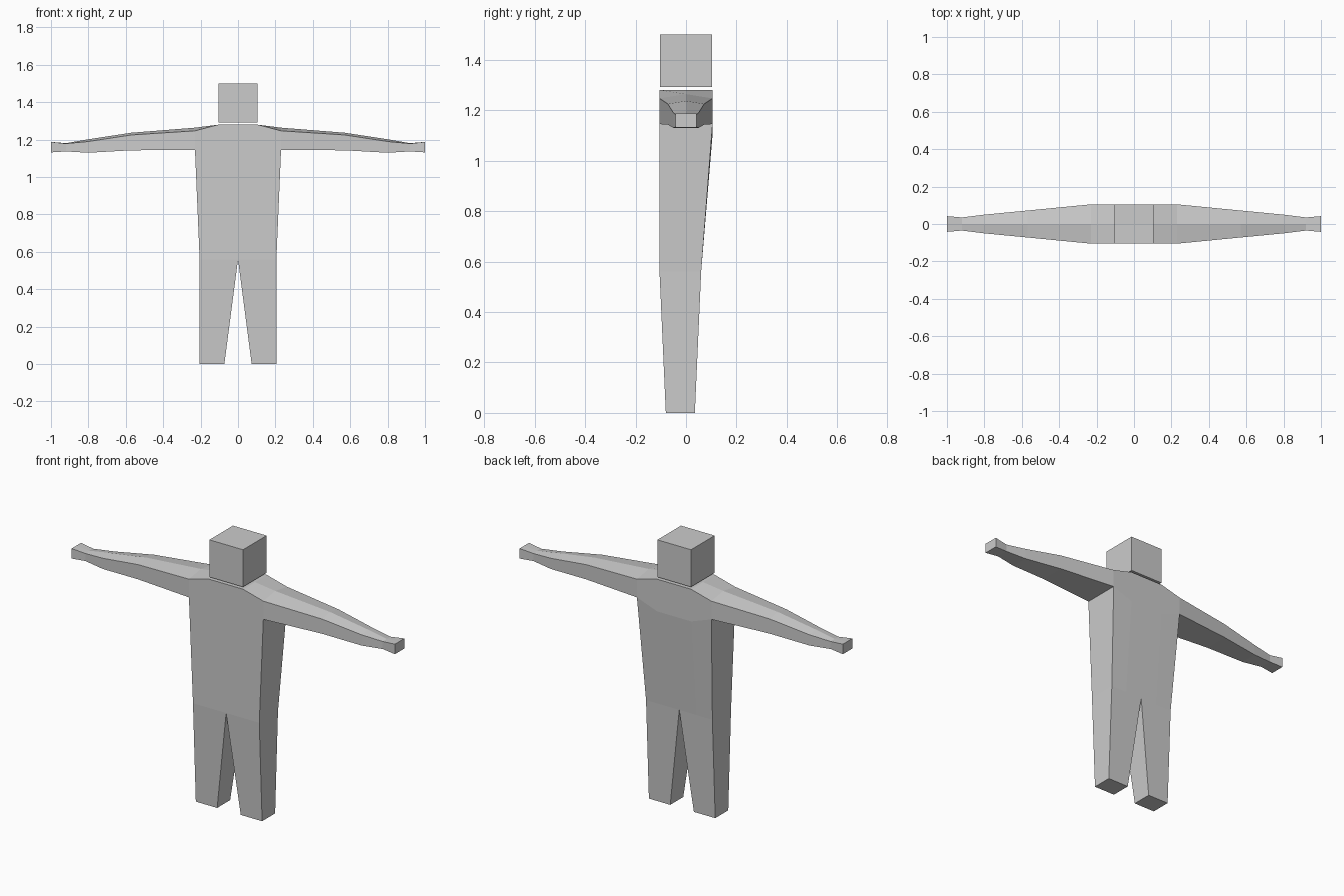
import bpy, bmesh

if "Cube" in bpy.data.objects:
    bpy.data.objects.remove(bpy.data.objects["Cube"])

grey = bpy.data.materials.new("plain grey")
grey.diffuse_color = (0.6, 0.6, 0.6, 1)
grey.use_nodes = True
grey.node_tree.nodes["Principled BSDF"].inputs["Base Color"].default_value = grey.diffuse_color


def make_object(name, bm, mirrored=True):
    mesh = bpy.data.meshes.new(name)
    bm.to_mesh(mesh)
    bm.free()
    mesh.materials.append(grey)
    obj = bpy.data.objects.new(name, mesh)
    bpy.context.collection.objects.link(obj)
    if mirrored:
        mod = obj.modifiers.new("mirror", 'MIRROR')
        mod.use_clip = True
    return obj


def loft(name, sections, closed=True, cap=True):
    """Skin a row of matching cross-sections, optionally capping the last."""
    bm = bmesh.new()
    rings = [[bm.verts.new(p) for p in s] for s in sections]
    n = len(rings[0])
    for a, b in zip(rings, rings[1:]):
        for i in range(n if closed else n - 1):
            j = (i + 1) % n
            bm.faces.new((a[i], b[i], b[j], a[j]))
    if cap:
        bm.faces.new(rings[-1][::-1])
    return make_object(name, bm)


# Torso: hip to shoulder and over to the back, from centre line to side
def torso_section(x, hip_x, edge, ridge, back_z):
    return [(hip_x, -0.105, 0.56), (x, -0.105, 1.145), (x, -0.105, edge),
            (x, 0, ridge), (x, 0.105, edge), (x, 0.105, back_z),
            (hip_x, 0.06, 0.56)]


loft("torso", [torso_section(0, 0, 1.28, 1.28, 1.10),
               torso_section(0.105, 0.105, 1.28, 1.28, 1.10),
               torso_section(0.23, 0.205, 1.247, 1.264, 1.145)],
     closed=False, cap=False)

# Torso side panel below the armpit
bm = bmesh.new()
bm.faces.new([bm.verts.new(p) for p in (
    (0.205, -0.105, 0.56), (0.205, 0.06, 0.56),
    (0.23, 0.105, 1.145), (0.23, -0.105, 1.145))])
make_object("torso_side", bm)

# Arms: x, half depth, bottom, edge height, ridge height
arm = [(0.23, 0.105, 1.145, 1.247, 1.264),
       (0.57, 0.072, 1.143, 1.225, 1.237),
       (0.80, 0.050, 1.130, 1.190, 1.202),
       (0.92, 0.035, 1.137, 1.179, 1.181),
       (1.00, 0.042, 1.132, 1.188, 1.188)]
loft("arm", [[(x, -d, lo), (x, -d, edge), (x, 0, ridge), (x, d, edge), (x, d, lo)]
             for x, d, lo, edge, ridge in arm])

# Legs: taper from the hip, inner faces meeting at the crotch
leg = [(0.56, 0.0, 0.205, -0.105, 0.06),
       (0.0, 0.073, 0.205, -0.08, 0.035)]
loft("leg", [[(xi, yf, z), (xo, yf, z), (xo, yb, z), (xi, yb, z)]
             for z, xi, xo, yf, yb in leg])

# Head: a cube floating just above the shoulders
bm = bmesh.new()
bmesh.ops.create_cube(bm, size=0.208)
bmesh.ops.translate(bm, verts=bm.verts, vec=(0, 0, 1.396))
make_object("head", bm, mirrored=False)
